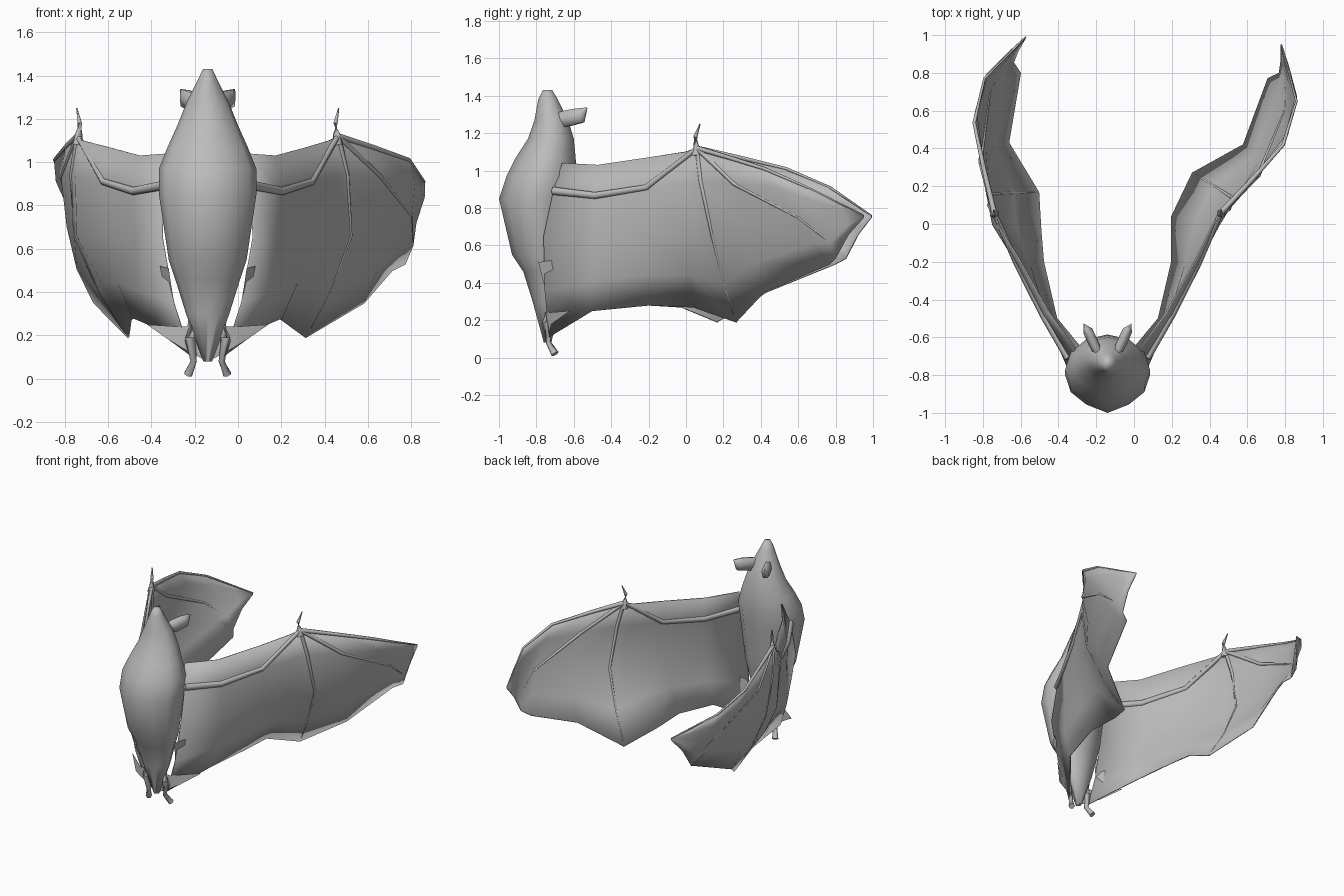
import bpy, bmesh, math
from mathutils import Vector, Matrix

if "Cube" in bpy.data.objects:
    bpy.data.objects.remove(bpy.data.objects["Cube"], do_unlink=True)

grey = bpy.data.materials.new("soft_grey")
grey.use_nodes = True
grey.diffuse_color = (0.5, 0.5, 0.5, 1)
grey.node_tree.nodes["Principled BSDF"].inputs["Base Color"].default_value = grey.diffuse_color

MID = -0.14                          # x of the body's centre plane
WRIST = Vector((0.46, 0.06, 1.1))
OUTWARD = Vector((0.02, -0.01, 0))   # bulge direction of the left wing


def make(name, bm):
    """Turn a bmesh into a smooth shaded object."""
    bmesh.ops.remove_doubles(bm, verts=bm.verts, dist=0.0005)
    bmesh.ops.recalc_face_normals(bm, faces=bm.faces)
    mesh = bpy.data.meshes.new(name)
    bm.to_mesh(mesh)
    bm.free()
    mesh.materials.append(grey)
    part = bpy.data.objects.new(name, mesh)
    bpy.context.collection.objects.link(part)
    bpy.ops.object.select_all(action='DESELECT')
    part.select_set(True)
    bpy.context.view_layer.objects.active = part
    bpy.ops.object.shade_smooth_by_angle(angle=math.radians(75))
    return part


def skin(rows, closed=False):
    """Join rows of points with quads; closed rows become a capped tube."""
    bm = bmesh.new()
    verts = [[bm.verts.new(p) for p in row] for row in rows]
    count = len(verts[0])
    for a, b in zip(verts, verts[1:]):
        for i in range(count if closed else count - 1):
            j = (i + 1) % count
            bm.faces.new((a[i], a[j], b[j], b[i]))
    if closed:
        bm.faces.new(verts[0])
        bm.faces.new(verts[-1])
    return bm


def place(point, side, bend=0.0):
    """Left points stay; right ones mirror, with the hand folded in about the wrist."""
    p = Vector(point)
    if side == "left":
        return p
    p.x = 2 * MID - p.x
    pivot = Vector((2 * MID - WRIST.x, WRIST.y, 0))
    return pivot + Matrix.Rotation(math.radians(-30) * bend, 3, 'Z') @ (p - pivot)


def tube(name, points, radii, flat=1.0, sides=6):
    """Sweep a ring, optionally flattened, along a path."""
    rows = []
    for i, p in enumerate(points):
        along = points[min(i + 1, len(points) - 1)] - points[max(i - 1, 0)]
        turn = along.to_track_quat('Z', 'Y')
        angles = [math.tau * k / sides for k in range(sides)]
        rows.append([p + turn @ Vector((math.cos(a) * flat, math.sin(a), 0)) * radii[i]
                     for a in angles])
    make(name, skin(rows, closed=True))


# Body and head: height, front y, back y, half width
body_rings = [
    (.08, -.76, -.72, .02), (.3, -.82, -.67, .1), (.46, -.87, -.65, .15),
    (.55, -.93, -.63, .18), (.85, -1, -.6, .225), (.97, -.96, -.585, .225),
    (1.07, -.91, -.59, .185), (1.17, -.845, -.6, .14), (1.27, -.81, -.63, .1),
    (1.38, -.79, -.685, .045), (1.43, -.765, -.715, .022)]
rows = []
for z, front, back, half in body_rings:
    row = []
    for k in range(12):
        c, s = math.cos(math.tau * k / 12), math.sin(math.tau * k / 12)
        keel = 0.9 if -0.95 < s < 0 else 1.0      # pointed breast
        row.append((MID + half * c, (front + back) / 2 + (back - front) / 2 * s * keel, z))
    rows.append(row)
make("body", skin(rows, closed=True))

# Wing ribs from shoulder to tip: leading edge, belly, hem
ribs = [
    ((.03, -.66, 1.04), (.07, -.76, .65), (-.06, -.73, .11)),
    ((.17, -.47, 1.03), (.19, -.48, .6), (.13, -.5, .25)),
    ((.32, -.2, 1.07), (.32, -.2, .65), (.2, -.2, .28)),
    ((.42, 0, 1.1), (.45, .02, .66), (.2, .04, .27)),
    ((.46, .06, 1.12), (.52, .14, .66), (.31, .27, .19)),
    ((.62, .23, 1.07), (.67, .33, .7), (.58, .42, .35)),
    ((.79, .42, 1.01), (.8, .6, .75), (.71, .77, .5)),
    ((.86, .65, .91), (.82, .75, .72), (.77, .8, .53)),
    ((.82, .82, .82), (.8, .85, .75), (.78, .87, .66)),
    ((.78, .95, .76), (.78, .95, .755), (.78, .95, .75))]
last = len(ribs) - 1
columns = []
for i, rib in enumerate(ribs):
    lead, belly, hem = map(Vector, rib)
    bulge = OUTWARD * min(1, (last - i) / 3)
    columns.append([lead, lead.lerp(belly, .38) + bulge, belly,
                    belly.lerp(hem, .55) + bulge, hem])
bends = [0, 0, 0, 0.5] + [1] * 6

# Bones that follow the membrane, as (column, row) stops
bones = {"arm": [(0, 1), (1, 1), (2, 1), (4, 0)],
         "first_finger": [(4, row) for row in range(5)],
         "second_finger": [(4, 0), (5, 1), (6, 2), (7, 3)],
         "third_finger": [(4, 0), (5, 0), (6, 0), (7, 0), (9, 0)]}

for side in ("left", "right"):
    grid = [[place(p, side, bend) for p in col] for col, bend in zip(columns, bends)]
    wing = make(side + "_wing", skin(grid))
    solid = wing.modifiers.new("thickness", 'SOLIDIFY')
    solid.thickness = 0.008
    solid.offset = 0

    for name, stops in bones.items():
        thick, thin = (.024, .014) if name == "arm" else (.015, .004)
        steps = len(stops) - 1
        radii = [thick + (thin - thick) * i / steps for i in range(steps + 1)]
        tube(side + "_" + name, [grid[c][r] for c, r in stops], radii)

    # Hooked thumb on the wrist
    thumb = [(.46, .055, 1.08), (.455, .055, 1.13), (.45, .05, 1.18), (.465, .075, 1.25)]
    tube(side + "_thumb", [place(p, side) for p in thumb], [.025, .017, .011, .003])

    # Flattened ear
    ear = [(-.1, -.7, 1.27), (-.065, -.63, 1.28), (-.035, -.565, 1.295), (-.015, -.53, 1.335)]
    tube(side + "_ear", [place(p, side) for p in ear], [.04, .05, .048, .004], flat=0.55)

    # Leg and foot
    leg = [(-.07, -.74, .32), (-.06, -.745, .19), (-.075, -.735, .08), (-.05, -.7, .02)]
    tube(side + "_leg", [place(p, side) for p in leg], [.03, .024, .015, .021])

    # Flat flap beside the leg, and tail skin between leg and wing
    sheets = {
        "leg_flap": [[(.04, -.79, .51), (.08, -.72, .52)], [(0, -.72, .24), (.035, -.68, .3)]],
        "tail_skin": [[(MID, -.75, .25), (-.02, -.75, .24), (.14, -.62, .25)],
                      [(MID, -.74, .08), (-.06, -.73, .12), (.04, -.72, .18)]]}
    for name, sheet in sheets.items():
        make(side + "_" + name, skin([[place(p, side) for p in row] for row in sheet]))
